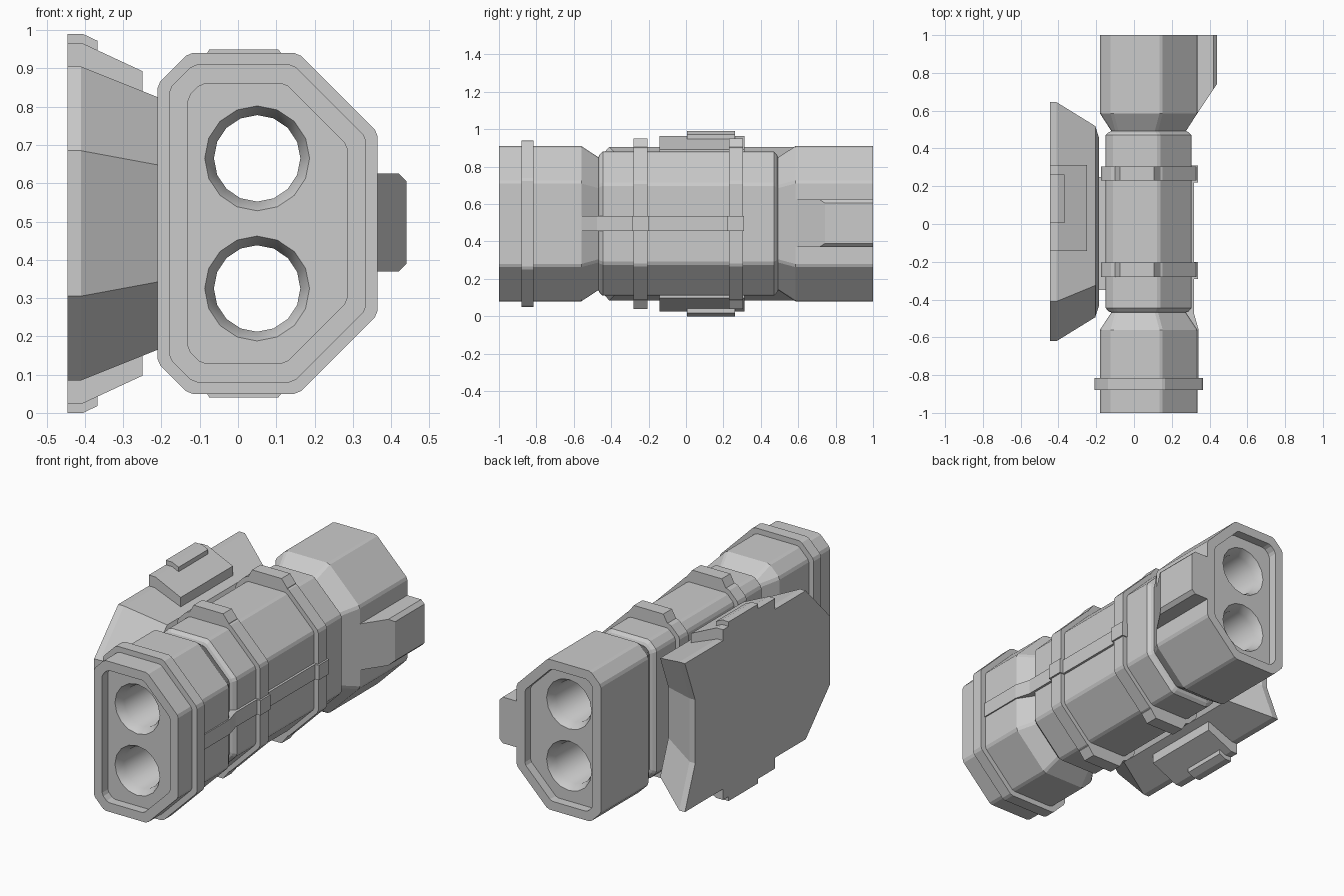
import bpy, bmesh, math

if "Cube" in bpy.data.objects:
    bpy.data.objects.remove(bpy.data.objects["Cube"])

MID_Z = 0.495                      # height of the symmetry plane
HOLES = ((0.05, 0.665), (0.05, 0.325))


def loft(name, rings, caps=True, closed=False):
    """Skin a list of equal-length 3D point rings."""
    bm = bmesh.new()
    vs = [[bm.verts.new(p) for p in r] for r in rings]
    n = len(vs[0])
    pairs = list(zip(vs, vs[1:]))
    if closed:
        pairs.append((vs[-1], vs[0]))
    for a, b in pairs:
        for i in range(n):
            j = (i + 1) % n
            bm.faces.new((a[i], a[j], b[j], b[i]))
    if caps:
        bm.faces.new(vs[0])
        bm.faces.new(vs[-1])
    bmesh.ops.recalc_face_normals(bm, faces=bm.faces)
    me = bpy.data.meshes.new(name)
    bm.to_mesh(me)
    bm.free()
    ob = bpy.data.objects.new(name, me)
    bpy.context.collection.objects.link(ob)
    return ob


def prism_y(name, pts, y0, y1):
    """Extrude an (x, z) outline along y."""
    return loft(name, [[(x, y, z) for x, z in pts] for y in (y0, y1)])


def flipped(pts):
    return [(x, 2 * MID_Z - z) for x, z in pts]


def section(y, d, soft=0.01):
    """Body cross-section, offset outward by d, with slightly broken corners."""
    x0, x1, z0, z1 = -0.18 - d, 0.335 + d, 0.08 - d, 0.91 + d
    a, b = 0.063 + 0.586 * d, 0.19 + 0.586 * d
    p = [(x0, z0 + a), (x0 + a, z0), (x1 - b, z0), (x1, z0 + b),
         (x1, z1 - b), (x1 - b, z1), (x0 + a, z1), (x0, z1 - a)]
    out = []
    for i, (x, z) in enumerate(p):
        for qx, qz in (p[i - 1], p[(i + 1) % 8]):
            l = math.hypot(qx - x, qz - z)
            out.append((x + (qx - x) * soft / l, y, z + (qz - z) * soft / l))
    return out


# Main housing with recessed ends, two necks and a slimmer middle
body = loft("housing", [section(y, d) for y, d in (
    (-0.95, -0.05), (-1, -0.05), (-1, 0), (-0.56, 0), (-0.468, -0.06),
    (-0.462, -0.045), (-0.445, -0.03), (0.47, -0.03), (0.485, -0.045),
    (0.492, -0.06), (0.585, 0), (1, 0), (1, -0.05), (0.95, -0.05))])

# Two through-bores with flared mouths
for cx, cz in HOLES:
    rings = []
    for y, r in ((-0.98, 0.137), (-0.95, 0.137), (-0.905, 0.113),
                 (0.905, 0.113), (0.95, 0.137), (0.98, 0.137)):
        rings.append([(cx + r * math.sin(k * math.tau / 16), y,
                       cz + r * math.cos(k * math.tau / 16)) for k in range(16)])
    cutter = loft("bore_cutter", rings)
    cutter.hide_render = True
    mod = body.modifiers.new("bore", 'BOOLEAN')
    mod.operation, mod.solver, mod.object = 'DIFFERENCE', 'EXACT', cutter
    bpy.context.view_layer.objects.active = body
    bpy.ops.object.modifier_apply(modifier=mod.name)
    bpy.data.objects.remove(cutter)

# Smooth shading inside the bores only
for f in body.data.polygons:
    near = min(math.hypot(f.center.x - x, f.center.z - z) for x, z in HOLES)
    f.use_smooth = near < 0.14 and abs(f.normal.y) < 0.9

# Bands round the housing: front collar and two straps
for name, y0, y1, d, inner in (("front_collar", -0.88, -0.815, 0.03, -0.02),
                               ("strap_front", -0.28, -0.205, -0.005, -0.045),
                               ("strap_rear", 0.23, 0.305, -0.005, -0.045)):
    loft(name, [section(y0, inner), section(y0, d), section(y1, d), section(y1, inner)],
         caps=False, closed=True)

# Strap lugs above and below
lug = [(-0.1, 0.87), (-0.1, 0.905), (-0.075, 0.95), (0.105, 0.95), (0.14, 0.905), (0.14, 0.87)]
for tag, y0, y1 in (("front", -0.28, -0.205), ("rear", 0.23, 0.305)):
    prism_y("strap_lug_top_" + tag, lug, y0, y1)
    prism_y("strap_lug_bottom_" + tag, flipped(lug), y0, y1)

# Side strip following the housing on the right
strip = [(0.24, -0.815), (0.342, -0.815), (0.342, -0.56), (0.318, -0.475),
         (0.318, -0.29), (0.34, -0.29), (0.34, -0.2), (0.318, -0.2),
         (0.318, 0.22), (0.34, 0.22), (0.34, 0.31), (0.24, 0.31)]
loft("side_strip", [[(x, y, z) for x, y in strip] for z in (0.455, 0.537)])

# Chamfered side block at the rear right, with a raked front
block = [(0.325, 0.37), (0.42, 0.37), (0.44, 0.39), (0.44, 0.605), (0.42, 0.625), (0.325, 0.625)]
loft("side_block", [[(x, 0.585 + (x - 0.335) * 1.5, z) for x, z in block],
                    [(x, 1.0, z) for x, z in block]])

# Mounting plate on the left, notched at the rear
plate = [(-0.41, 0.905), (0.645, 0.905), (0.555, 0.67), (0.555, 0.32),
         (0.645, 0.085), (-0.41, 0.085), (-0.62, 0.305), (-0.62, 0.685)]
loft("mounting_plate", [[(x, 0.012 + (y - 0.012) * s, MID_Z + (z - MID_Z) * s)
                         for y, z in plate]
                        for x, s in ((-0.445, 1), (-0.41, 1), (-0.205, 0.8), (-0.185, 0.7))])

# Stepped pads on the plate's top and bottom edges
pad_low = [(-0.445, 0.85), (-0.445, 0.965), (-0.405, 0.965), (-0.25, 0.893), (-0.25, 0.8)]
pad_high = [(-0.445, 0.9), (-0.445, 0.99), (-0.405, 0.99), (-0.367, 0.972), (-0.367, 0.9)]
for name, pts, y0, y1 in (("pad_low", pad_low, -0.143, 0.312),
                          ("pad_high", pad_high, 0.005, 0.263)):
    prism_y(name + "_top", pts, y0, y1)
    prism_y(name + "_bottom", flipped(pts), y0, y1)

# Bracket joining plate and housing
prism_y("bracket", [(-0.2, 0.3), (-0.13, 0.3), (-0.13, 0.69), (-0.2, 0.69)], -0.35, 0.25)
